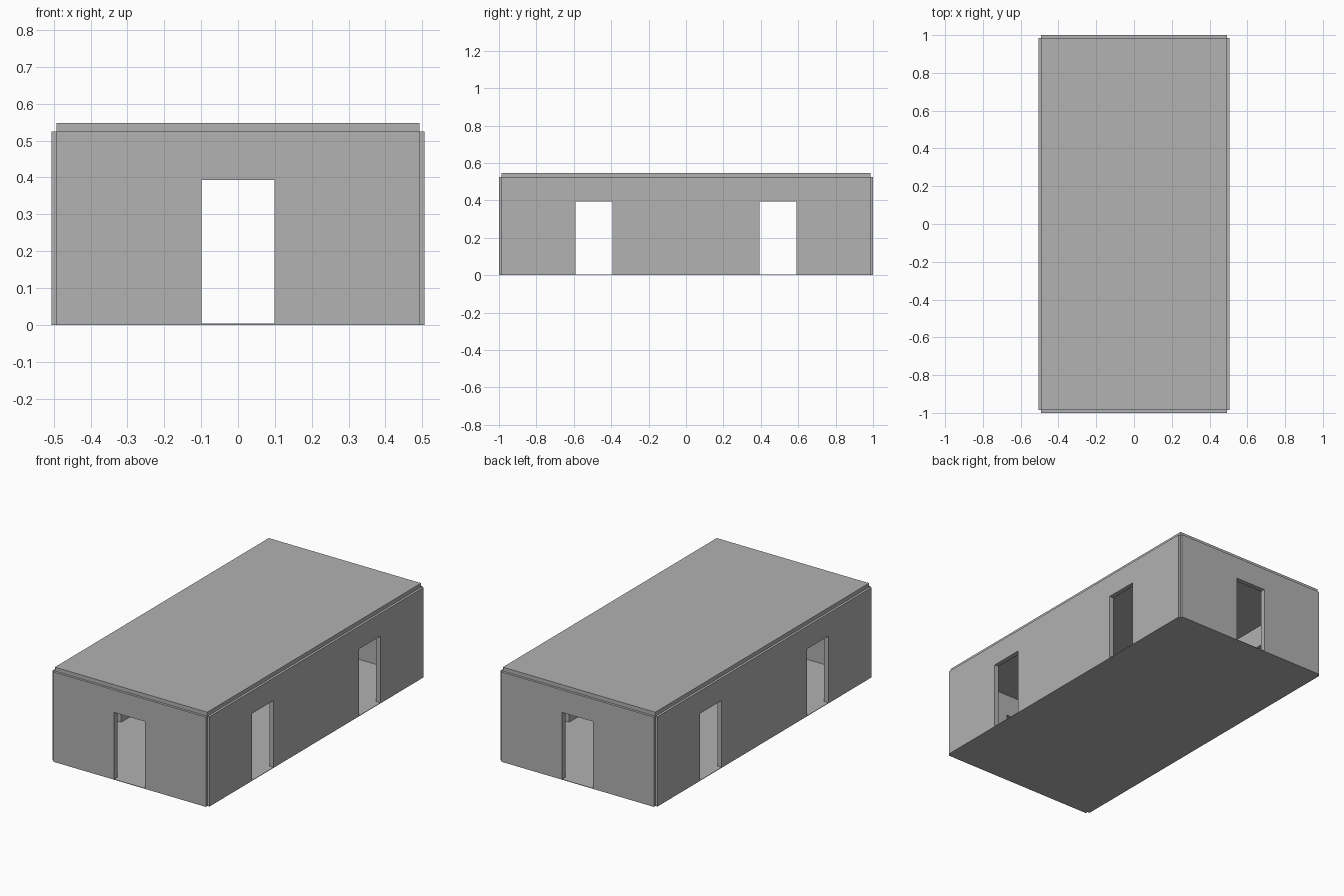
import bpy
import bmesh
from mathutils import Vector

if "Cube" in bpy.data.objects:
    bpy.data.objects.remove(bpy.data.objects["Cube"], do_unlink=True)

# Overall sizes: inner panel edges and outer wall faces
PANEL_X, PANEL_Y = 0.492, 0.986
OUT_X, OUT_Y = 0.506, 1.0
WALL, FLOOR = 0.028, 0.003
WALL_TOP, ROOF_TOP = 0.524, 0.547
DOOR_H, DOOR_HALF = 0.393, 0.099

grey = bpy.data.materials.new("plain grey")
grey.use_nodes = True
colour = (0.445, 0.445, 0.445, 1)
grey.diffuse_color = colour
grey.node_tree.nodes["Principled BSDF"].inputs["Base Color"].default_value = colour


def extrude(name, points, depth):
    """Turn a closed outline into a solid panel."""
    bm = bmesh.new()
    face = bm.faces.new([bm.verts.new(p) for p in points])
    result = bmesh.ops.extrude_face_region(bm, geom=[face])
    verts = [v for v in result["geom"] if isinstance(v, bmesh.types.BMVert)]
    bmesh.ops.translate(bm, verts=verts, vec=Vector(depth))
    bmesh.ops.recalc_face_normals(bm, faces=bm.faces)
    mesh = bpy.data.meshes.new(name)
    bm.to_mesh(mesh)
    bm.free()
    mesh.materials.append(grey)
    obj = bpy.data.objects.new(name, mesh)
    bpy.context.collection.objects.link(obj)
    return obj


def wall_outline(half, doors):
    """Wall elevation with doorways cut up from the bottom edge."""
    pts = [(-half, WALL_TOP), (-half, FLOOR)]
    for c in doors:
        a, b = c - DOOR_HALF, c + DOOR_HALF
        pts += [(a, FLOOR), (a, DOOR_H), (b, DOOR_H), (b, FLOOR)]
    return pts + [(half, FLOOR), (half, WALL_TOP)]


# End walls with one doorway, side walls with two
for side, end_name, side_name in ((-1, "front_wall", "right_wall"),
                                  (1, "back_wall", "left_wall")):
    end = [(u, side * OUT_Y, z) for u, z in wall_outline(PANEL_X, [0])]
    extrude(end_name, end, (0, -side * WALL, 0))
    flank = [(side * OUT_X, u, z)
             for u, z in wall_outline(PANEL_Y, [-PANEL_Y / 2, PANEL_Y / 2])]
    extrude(side_name, flank, (-side * WALL, 0, 0))

# Thin floor reaching the outer wall faces, with notched corners
floor = []
for sx, sy in ((1, 1), (-1, 1), (-1, -1), (1, -1)):
    corner = [(sx * OUT_X, sy * PANEL_Y, 0), (sx * PANEL_X, sy * PANEL_Y, 0),
              (sx * PANEL_X, sy * OUT_Y, 0)]
    floor += corner if sx * sy > 0 else corner[::-1]
extrude("floor", floor, (0, 0, FLOOR))

# Roof slab set in from the wall faces
roof = [(sx * PANEL_X, sy * PANEL_Y, ROOF_TOP)
        for sx, sy in ((1, 1), (-1, 1), (-1, -1), (1, -1))]
extrude("roof", roof, (0, 0, -WALL))
